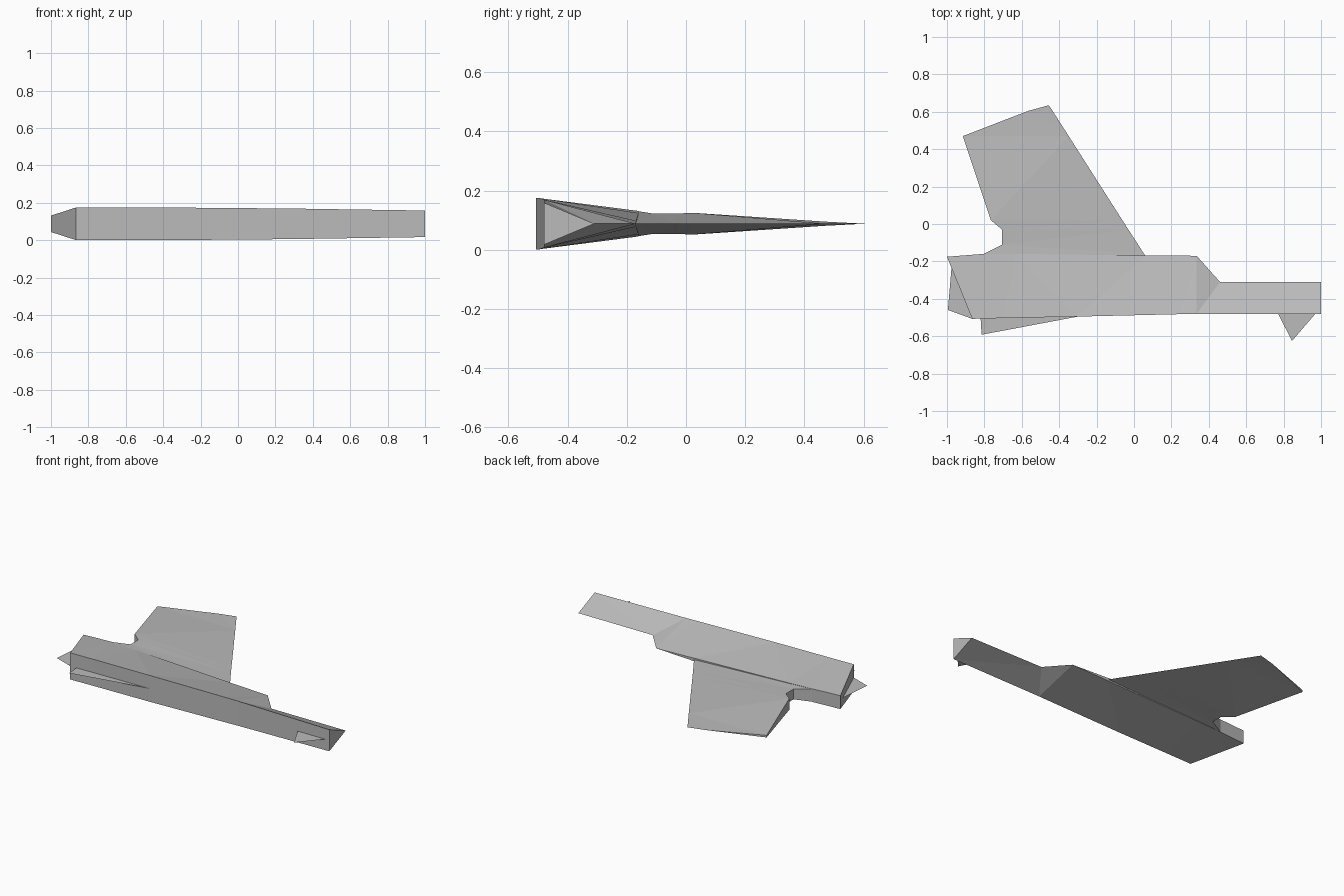
import bpy
import bmesh

cube = bpy.data.objects.get("Cube")
if cube:
    bpy.data.objects.remove(cube, do_unlink=True)

MID = 0.088  # height of the symmetry plane

grey = bpy.data.materials.new("plain grey")
grey.use_nodes = True
colour = (0.50, 0.50, 0.50, 1.0)
grey.diffuse_color = colour
grey.node_tree.nodes["Principled BSDF"].inputs["Base Color"].default_value = colour
grey.node_tree.nodes["Principled BSDF"].inputs["Roughness"].default_value = 0.8


def finish(name, bm):
    mesh = bpy.data.meshes.new(name)
    bm.to_mesh(mesh)
    bm.free()
    mesh.materials.append(grey)
    obj = bpy.data.objects.new(name, mesh)
    bpy.context.collection.objects.link(obj)
    return obj


def tapered_slab(name, stations):
    """Closed solid mirrored about MID; each station is a pair of (x, y, half thickness)."""
    bm = bmesh.new()
    rings = []
    for (ax, ay, ah), (bx, by, bh) in stations:
        rings.append([bm.verts.new(p) for p in (
            (ax, ay, MID - ah), (ax, ay, MID + ah),
            (bx, by, MID + bh), (bx, by, MID - bh))])
    for r, s in zip(rings, rings[1:]):
        for i in range(4):
            j = (i + 1) % 4
            bm.faces.new((r[i], r[j], s[j], s[i]))
    bm.faces.new(rings[0])
    bm.faces.new(rings[-1])
    # Collapse the sharp edges where the thickness is zero
    bmesh.ops.remove_doubles(bm, verts=bm.verts, dist=0.0005)
    bmesh.ops.dissolve_degenerate(bm, edges=bm.edges, dist=0.0005)
    bmesh.ops.triangulate(bm, faces=[f for f in bm.faces if len(f.verts) > 3])
    bmesh.ops.recalc_face_normals(bm, faces=bm.faces)
    return finish(name, bm)


def flat_fin(name, outline):
    """Sheet fin lying on the symmetry plane."""
    bm = bmesh.new()
    face = bm.faces.new([bm.verts.new((x, y, MID)) for x, y in outline])
    face.normal_update()
    if face.normal.z < 0:
        face.normal_flip()
    return finish(name, bm)


# Wedge-shaped body: thick front edge, thin back edge
tapered_slab("body", [
    ((-0.865, -0.507, 0.0875), (-1.0, -0.175, 0.044)),
    ((-0.70, -0.503, 0.0872), (-0.805, -0.16, 0.043)),
    ((-0.30, -0.495, 0.0865), (-0.63, -0.16, 0.036)),
    ((0.25, -0.482, 0.082), (0.06, -0.168, 0.010)),
    ((0.335, -0.48, 0.081), (0.335, -0.17, 0.0)),
    ((0.46, -0.48, 0.079), (0.46, -0.31, 0.0)),
    ((1.0, -0.48, 0.071), (1.0, -0.31, 0.0)),
])

# Swept wing: thick notched edge on one side, sharp edge on the other
tapered_slab("wing", [
    ((-0.805, -0.18, 0.043), (0.066, -0.18, 0.0)),
    ((-0.805, -0.16, 0.042), (0.054, -0.16, 0.0)),
    ((-0.705, -0.11, 0.034), (0.022, -0.11, 0.0)),
    ((-0.705, -0.03, 0.034), (-0.03, -0.03, 0.0)),
    ((-0.765, 0.02, 0.037), (-0.062, 0.02, 0.0)),
    ((-0.915, 0.47, 0.007), (-0.349, 0.47, 0.0)),
    ((-0.565, 0.605, 0.0), (-0.455, 0.635, 0.0)),
])

# Thin fins on the front edge and on the end
flat_fin("long_front_fin", [(-0.82, -0.505), (-0.815, -0.592), (-0.30, -0.495)])
flat_fin("small_front_fin", [(0.77, -0.48), (0.845, -0.625), (0.97, -0.48)])
flat_fin("end_fin", [(-0.865, -0.507), (-0.995, -0.46), (-0.975, -0.225)])
